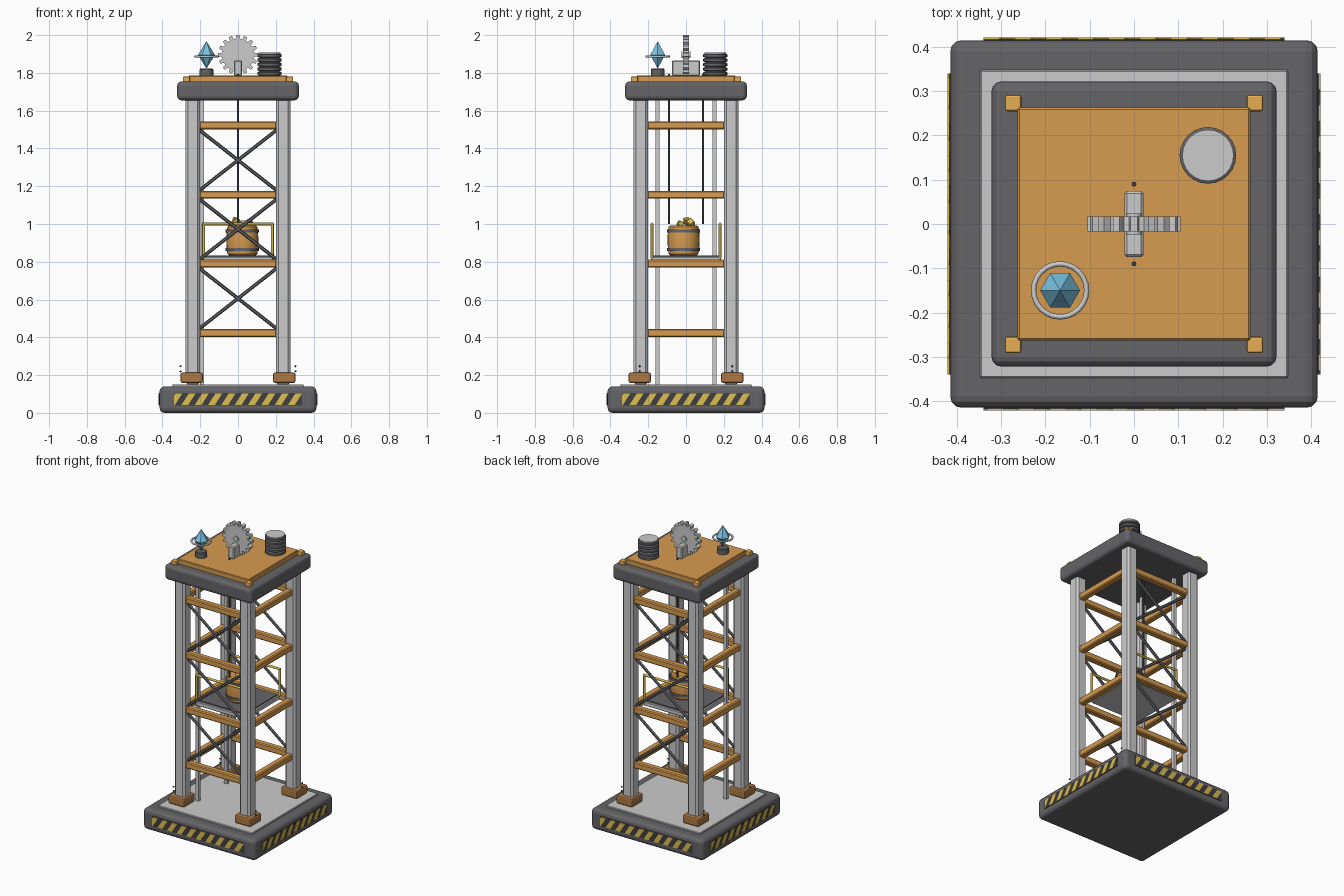
import bpy, bmesh, math
from mathutils import Vector, Matrix

if "Cube" in bpy.data.objects:
    bpy.data.objects.remove(bpy.data.objects["Cube"])

MATS = {}
COL = {"dark": (0.13, 0.13, 0.14), "orange": (0.68, 0.33, 0.08), "brown": (0.42, 0.19, 0.06),
       "gold": (0.8, 0.42, 0.09), "black": (0.05, 0.05, 0.055), "yellow": (0.72, 0.52, 0.08),
       "blue": (0.2, 0.55, 0.78)}


def finish(name, bm, color=None, bevel=0, segs=2, smooth=None):
    bmesh.ops.recalc_face_normals(bm, faces=bm.faces)
    me = bpy.data.meshes.new(name)
    bm.to_mesh(me)
    bm.free()
    ob = bpy.data.objects.new(name, me)
    bpy.context.collection.objects.link(ob)
    if color:
        if color not in MATS:
            MATS[color] = bpy.data.materials.new(color)
            MATS[color].diffuse_color = (*COL[color], 1)
        me.materials.append(MATS[color])
    if bevel:
        m = ob.modifiers.new("bevel", 'BEVEL')
        m.width, m.segments = bevel, segs
    if smooth:
        bpy.ops.object.select_all(action='DESELECT')
        ob.select_set(True)
        bpy.context.view_layer.objects.active = ob
        bpy.ops.object.shade_smooth_by_angle(angle=math.radians(smooth))
    return ob


def box(name, c, s, color=None, bevel=0, segs=2, rot=None):
    bm = bmesh.new()
    M = Matrix.Translation(c) @ (rot or Matrix()) @ Matrix.Diagonal((*s, 1))
    bmesh.ops.create_cube(bm, size=1, matrix=M)
    return finish(name, bm, color, bevel, segs)


def rod(name, a, b, r, color=None, n=8):
    a, b = Vector(a), Vector(b)
    M = Matrix.Translation((a + b) / 2) @ (b - a).to_track_quat('Z', 'Y').to_matrix().to_4x4()
    bm = bmesh.new()
    bmesh.ops.create_cone(bm, cap_ends=True, segments=n, radius1=r, radius2=r,
                          depth=(b - a).length, matrix=M)
    return finish(name, bm, color, smooth=50 if n > 6 else None)


def lathe(name, x, y, prof, color=None, n=24, smooth=35, closed=False):
    bm = bmesh.new()
    rings = []
    for r, z in prof:
        k = n if r > 1e-5 else 1
        rings.append([bm.verts.new((x + r * math.cos(math.tau * i / n),
                                    y + r * math.sin(math.tau * i / n), z)) for i in range(k)])
    for A, B in zip(rings, rings[1:] + (rings[:1] if closed else [])):
        for i in range(n):
            j = (i + 1) % n
            vs = [A[i % len(A)], A[j % len(A)], B[j % len(B)], B[i % len(B)]]
            bm.faces.new(list(dict.fromkeys(vs)))
    return finish(name, bm, color, smooth=smooth)


def prism_y(name, pts, y0, y1, color=None, bevel=0, turn=0):
    # polygon in x,z extruded along y, then turned about z
    bm = bmesh.new()
    f = bm.faces.new([bm.verts.new((x, y0, z)) for x, z in pts])
    e = bmesh.ops.extrude_face_region(bm, geom=[f])
    bmesh.ops.translate(bm, vec=(0, y1 - y0, 0),
                        verts=[v for v in e["geom"] if isinstance(v, bmesh.types.BMVert)])
    bmesh.ops.rotate(bm, verts=bm.verts, matrix=Matrix.Rotation(turn, 3, 'Z'))
    return finish(name, bm, color, bevel, 1)


# base slab and floor plate
box("base_slab", (0, 0, 0.07), (0.83, 0.83, 0.14), "dark", 0.025, 3)
box("floor_plate", (0, 0, 0.14), (0.696, 0.696, 0.02), None, 0.003, 1)

# hazard panels with slanted stripes on each side
for k in range(4):
    a = k * math.pi / 2
    prism_y("hazard_panel", [(-.34, .04), (.34, .04), (.34, .105), (-.34, .105)],
            -0.418, -0.41, "black", 0, a)
    for i in range(10):
        x = -0.34 + i * 0.0705
        top = [(max(x - .03, -.34), .042), (min(x + .006, .34), .042),
               (min(x + .045, .34), .103), (x + .009, .103)]
        if i == 0:
            top = [(-.34, .042), (-.334, .042), (-.295, .103), (-.331, .103), (-.34, .089)]
        prism_y("hazard_stripe", top, -0.421, -0.414, "yellow", 0, a)

# four corner posts with feet, bolts and roof caps
for sx in (-1, 1):
    for sy in (-1, 1):
        box("corner_post", (sx * .24, sy * .24, .915), (.076, .076, 1.53), None, 0.012, 1)
        box("post_foot", (sx * .245, sy * .245, .186), (.118, .118, .056), "brown", 0.01, 2)
        for z in (.22, .247):
            bm = bmesh.new()
            bmesh.ops.create_icosphere(bm, subdivisions=1, radius=.006,
                                       matrix=Matrix.Translation((sx * .304, sy * .245, z)))
            finish("foot_bolt", bm, "black")
        box("roof_corner_cap", (sx * .273, sy * .273, 1.765), (.037, .037, .03), "gold", 0.005, 2)

# horizontal beams and cross braces
for z in (.423, .79, 1.155, 1.522):
    for s in (-1, 1):
        box("beam_x", (0, s * .24, z), (.41, .042, .042), "orange", 0.006, 1)
        box("beam_y", (s * .24, 0, z), (.042, .41, .042), "orange", 0.006, 1)
for z in (.606, .972, 1.338):
    for s in (-1, 1):
        for d in (-1, 1):
            rod("cross_brace", (-.205, s * .24, z - d * .16), (.205, s * .24, z + d * .16),
                .0095, "dark", 6)

# roof slab and deck
box("roof_slab", (0, 0, 1.705), (.644, .644, .1), "dark", 0.022, 3)
box("roof_deck", (0, 0, 1.768), (.526, .526, .036), "orange", 0.004, 1)

# lift guide rails and cables
for s in (-1, 1):
    box("guide_rail", (-.19, s * .151, .905), (.022, .022, 1.51))
    rod("lift_cable", (0, s * .09, 1.0), (0, s * .09, 1.795), .0055, "black")

# lift platform with two railings
box("lift_platform", (0, 0, .812), (.37, .37, .028), None, 0.004, 1)
box("platform_mat", (0, 0, .829), (.345, .345, .008), "dark")
for s in (-1, 1):
    for x in (-.182, .182):
        rod("railing_post", (x, s * .18, .82), (x, s * .18, 1.003), .0075, "yellow")
    rod("railing_bar", (-.187, s * .18, 1.0), (.187, s * .18, 1.0), .0075, "yellow")

# ore barrel, hoops and nuggets
BX, BY = .023, -.013
lathe("barrel", BX, BY, [(0, .833), (.07, .833), (.079, .842), (.083, .87), (.085, .915), (.083, .96),
                         (.079, .985), (.07, .993), (0, .993)], "orange")
for z in (.866, .964):
    lathe("barrel_hoop", BX, BY, [(.08, z - .008), (.088, z - .008), (.088, z + .008), (.08, z + .008)],
          "dark", closed=True)
for x, y, z, s, t in ((-.012, .005, 1.015, .034, .5), (.06, .025, 1.004, .036, 1.1), (.025, -.03, 1.002, .03, 2.0)):
    box("ore_nugget", (x, y, z), (s, s * .9, s), "yellow", 0.003, 1,
        Matrix.Rotation(t, 4, (.5, 1, .7)))

# hoist gear wheel on its stand
N, pts = 16, []
for i in range(N):
    for f, r in ((-.32, .086), (-.2, .105), (.2, .105), (.32, .086)):
        a = math.tau * (i + f) / N + math.pi / 2
        pts.append((r * math.cos(a), 1.896 + r * math.sin(a)))
prism_y("hoist_gear", pts, -.017, .017)
rod("gear_axle", (0, -.024, 1.896), (0, .024, 1.896), .018, None, 12)
box("gear_stand", (0, 0, 1.825), (.043, .15, .082), None, 0.006, 1)

# stacked coil
prof = [(0, 1.78)]
for i in range(5):
    z = 1.785 + i * .0238
    prof += [(.053, z), (.064, z + .005), (.064, z + .018), (.053, z + .0235)]
lathe("coil_stack", .167, .155, prof + [(0, 1.905)], "dark")
lathe("coil_cap", .167, .155, [(0, 1.9), (.058, 1.9), (.058, 1.908), (0, 1.908)])

# crystal beacon
CX, CY = -.167, -.15
lathe("crystal_pedestal", CX, CY, [(0, 1.78), (.036, 1.78), (.036, 1.818), (.032, 1.823), (0, 1.823)], "dark")
lathe("crystal", CX, CY, [(0, 1.823), (.045, 1.895), (0, 1.968)], "blue", 6, None)
lathe("crystal_ring", CX, CY, [(.06 + .006 * math.cos(math.tau * i / 8), 1.887 + .006 * math.sin(math.tau * i / 8))
                               for i in range(8)], None, 24, 60, True)

for m in bpy.data.materials:
    if m.users and not m.is_grease_pencil:
        m.use_nodes = True
        m.node_tree.nodes["Principled BSDF"].inputs["Base Color"].default_value = m.diffuse_color
